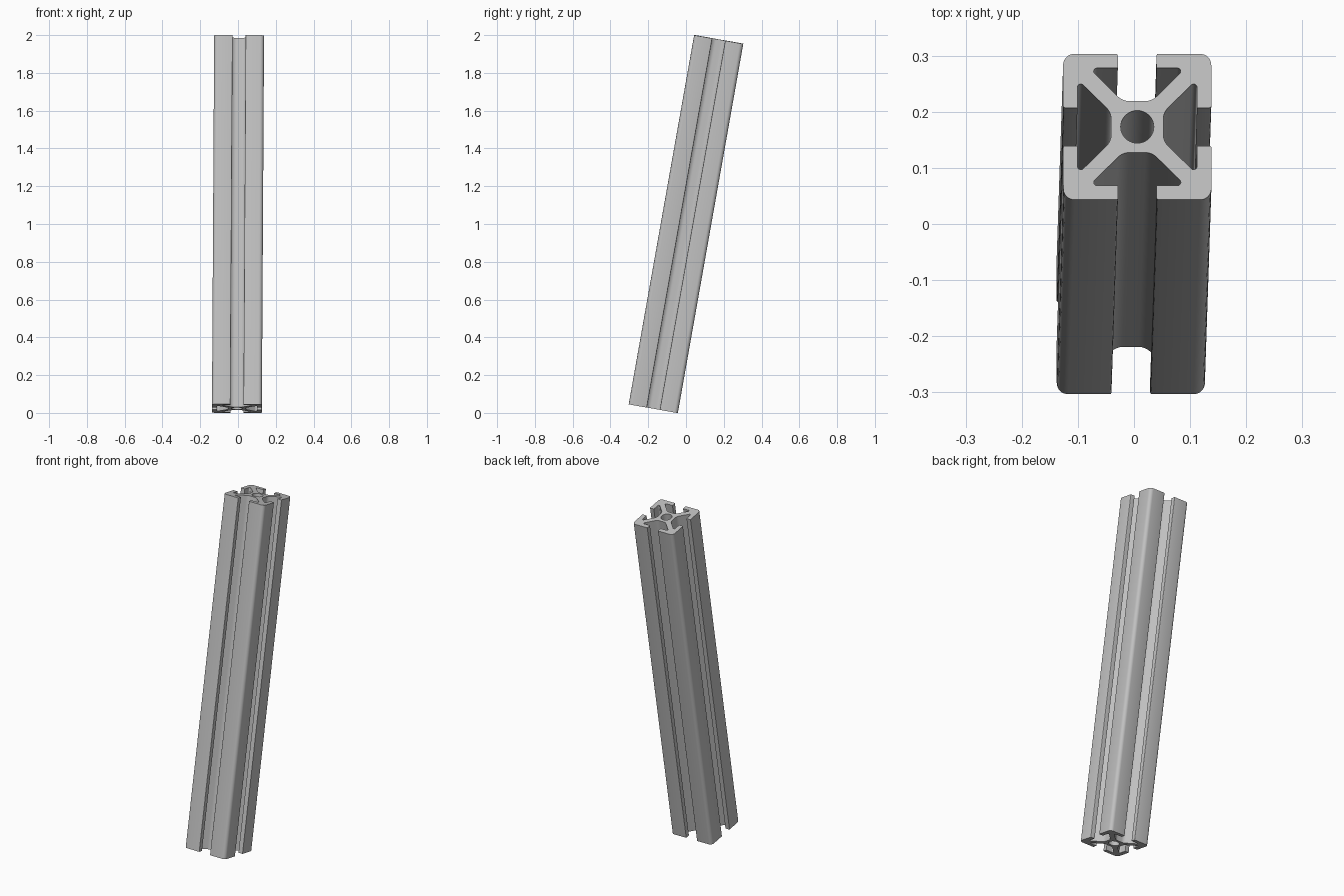
import bpy
import bmesh
from math import radians, sin, cos, tan, pi
from mathutils import Vector, Matrix

cube = bpy.data.objects.get("Cube")
if cube:
    bpy.data.objects.remove(cube, do_unlink=True)

HALF = 0.132      # half the profile width
LIP = 0.1065      # inner face of the slot lips
OPEN = 0.0345     # half the slot opening
CORE = 0.0465     # half the central block
RIB = 0.0205      # offset of the diagonal rib faces
BORE = 0.0295
LENGTH = 1.985


def fillet(prev, p, nxt, r, steps):
    """Points of a rounded corner."""
    if r == 0:
        return [p]
    a, b = (prev - p).normalized(), (nxt - p).normalized()
    half = a.angle(b) / 2
    t = r / tan(half)
    centre = p + (a + b).normalized() * (r / sin(half))
    start, end = (p + a * t - centre).normalized(), (p + b * t - centre).normalized()
    return [centre + start.slerp(end, i / steps) * r for i in range(steps + 1)]


# One side of the profile: corner, lip, slot cavity, lip
half_slot = [(OPEN, HALF, 0.003), (OPEN, LIP, 0), (LIP - RIB, LIP, 0.006), (CORE - RIB, CORE, 0.03)]
side = [(-HALF, HALF, 0.02)] + [(-x, y, r) for x, y, r in half_slot] + half_slot[::-1]

# Four sides make the closed outline
corners = []
for k in range(4):
    turn = Matrix.Rotation(-k * pi / 2, 3, 'Z')
    corners += [(turn @ Vector((x, y, 0)), r) for x, y, r in side]
outline = []
for i, (p, r) in enumerate(corners):
    prev, nxt = corners[i - 1][0], corners[(i + 1) % len(corners)][0]
    outline += fillet(prev, p, nxt, r, 3 if r < 0.005 else 8)
bore = [Vector((cos(a), sin(a), 0)) * BORE for a in (2 * pi * i / 40 for i in range(40))]

# Fill the section and extrude it
bm = bmesh.new()
edges = []
for loop in (outline, bore):
    verts = [bm.verts.new(p) for p in loop]
    edges += [bm.edges.new((verts[i - 1], verts[i])) for i in range(len(verts))]
bmesh.ops.triangle_fill(bm, edges=edges, use_beauty=True)
bmesh.ops.translate(bm, verts=bm.verts, vec=(0, 0, -LENGTH / 2))
res = bmesh.ops.extrude_face_region(bm, geom=bm.faces[:], use_keep_orig=True)
top = [g for g in res["geom"] if isinstance(g, bmesh.types.BMVert)]
bmesh.ops.translate(bm, verts=top, vec=(0, 0, LENGTH))
bmesh.ops.recalc_face_normals(bm, faces=bm.faces)

mesh = bpy.data.meshes.new("slotted_rail")
bm.to_mesh(mesh)
bm.free()

# Aluminium colour
mat = bpy.data.materials.new("aluminium_grey")
mat.use_nodes = True
colour = (0.53, 0.53, 0.53, 1)
mat.diffuse_color = colour
mat.node_tree.nodes["Principled BSDF"].inputs["Base Color"].default_value = colour
mesh.materials.append(mat)

# Leaning rail
rail = bpy.data.objects.new("slotted_rail", mesh)
bpy.context.collection.objects.link(rail)
rail.location = (0, 0, 1)
rail.rotation_euler = (radians(-10.05), radians(0.34), 0)

bpy.ops.object.select_all(action='DESELECT')
rail.select_set(True)
bpy.context.view_layer.objects.active = rail
bpy.ops.object.shade_smooth_by_angle(angle=radians(30))
